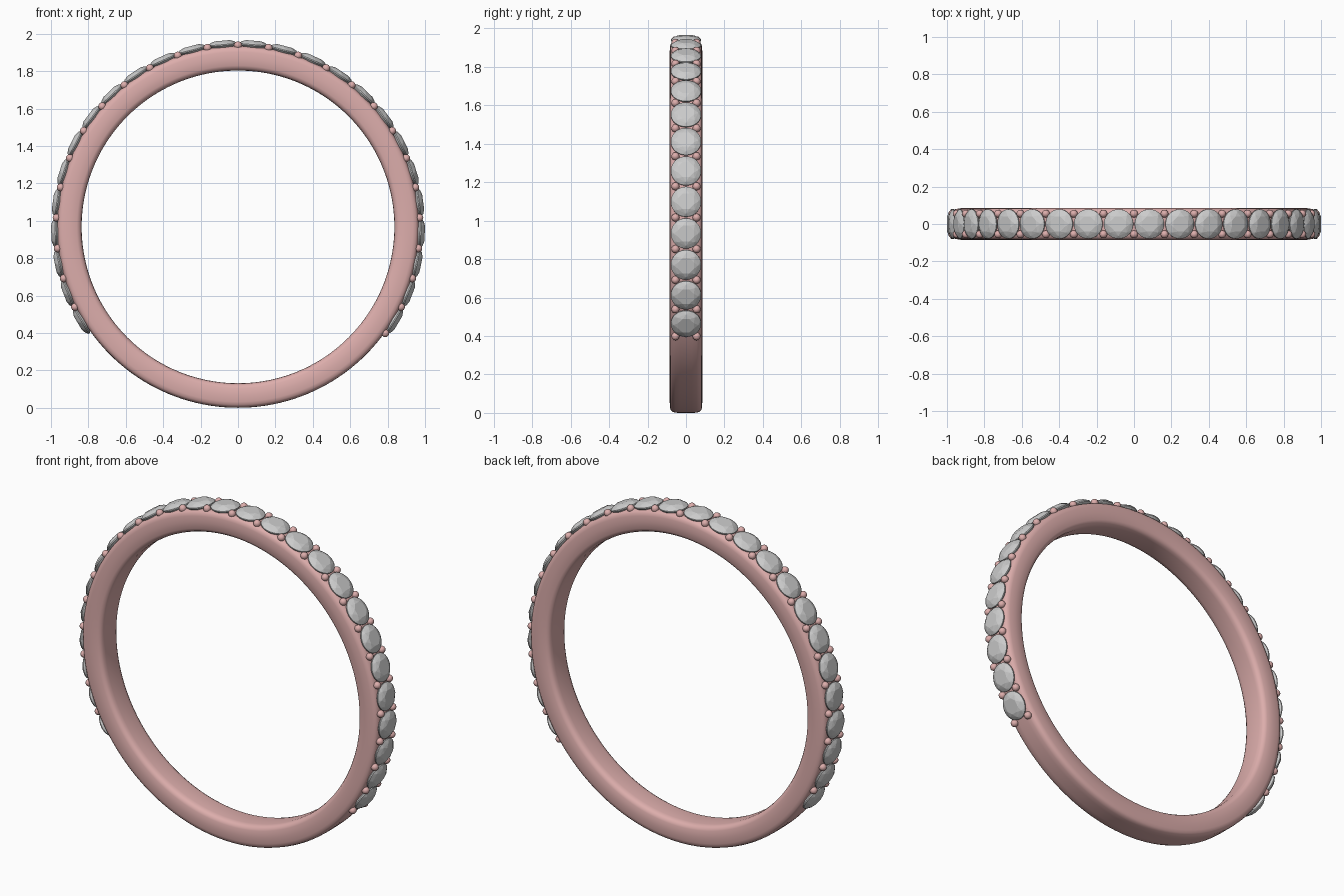
import bpy, bmesh
from math import sin, cos, pi, radians
from mathutils import Matrix

if "Cube" in bpy.data.objects:
    bpy.data.objects.remove(bpy.data.objects["Cube"])

CZ = 0.967            # ring centre height
STEP = radians(9.68)  # angular pitch of the stones

metal = bpy.data.materials.new("rose_metal")
metal.diffuse_color = (0.72, 0.42, 0.41, 1)
metal.use_nodes = True
metal.node_tree.nodes["Principled BSDF"].inputs["Base Color"].default_value = metal.diffuse_color


def add(name, mesh, matrix=Matrix()):
    ob = bpy.data.objects.new(name, mesh)
    bpy.context.collection.objects.link(ob)
    ob.matrix_world = matrix
    return ob


def around(angle):
    # local z becomes the outward direction, measured from the top
    return Matrix.Translation((0, 0, CZ)) @ Matrix.Rotation(angle, 4, 'Y')


# Band: rounded cross-section (radius, half width) swept round the y axis
half = [(0.836, 0.045), (0.839, 0.062), (0.847, 0.075), (0.862, 0.082),
        (0.900, 0.085), (0.935, 0.084), (0.951, 0.080), (0.961, 0.071),
        (0.966, 0.055), (0.967, 0.030)]
section = half + [(r, -y) for r, y in reversed(half)]
bm = bmesh.new()
SEG = 160
rings = [[bm.verts.new((r * sin(2 * pi * i / SEG), y, r * cos(2 * pi * i / SEG)))
          for r, y in section] for i in range(SEG)]
n = len(section)
for i in range(SEG):
    a, b = rings[i], rings[(i + 1) % SEG]
    for j in range(n):
        k = (j + 1) % n
        bm.faces.new((a[j], a[k], b[k], b[j]))
bmesh.ops.recalc_face_normals(bm, faces=bm.faces)
for f in bm.faces:
    f.smooth = True
band_mesh = bpy.data.meshes.new("band")
bm.to_mesh(band_mesh)
bm.free()
band_mesh.materials.append(metal)
add("band", band_mesh, Matrix.Translation((0, 0, CZ)))

# Round brilliant stone: hull of table, crown, girdle and culet
bm = bmesh.new()
for r, z, count, turn in [(0.044, 0.999, 8, 0.5), (0.064, 0.991, 8, 0),
                          (0.079, 0.978, 32, 0), (0.079, 0.972, 32, 0)]:
    for i in range(count):
        t = 2 * pi * (i + turn) / count
        bm.verts.new((r * cos(t), r * sin(t), z))
bm.verts.new((0, 0, 0.905))
bmesh.ops.convex_hull(bm, input=bm.verts)
bmesh.ops.recalc_face_normals(bm, faces=bm.faces)
stone_mesh = bpy.data.meshes.new("stone")
bm.to_mesh(stone_mesh)
bm.free()

# Pair of holding beads, one on each side of the stone row
bm = bmesh.new()
for side in (-1, 1):
    bmesh.ops.create_uvsphere(bm, u_segments=16, v_segments=10, radius=0.021,
                              matrix=Matrix.Translation((0, side * 0.055, 0.971)))
for f in bm.faces:
    f.smooth = True
bead_mesh = bpy.data.meshes.new("bead_pair")
bm.to_mesh(bead_mesh)
bm.free()
bead_mesh.materials.append(metal)

# Repeat stones and beads over the upper part of the ring
for i in range(-13, 13):
    add("stone", stone_mesh, around((i + 0.5) * STEP))
    add("bead_pair", bead_mesh, around((i + 1) * STEP))
